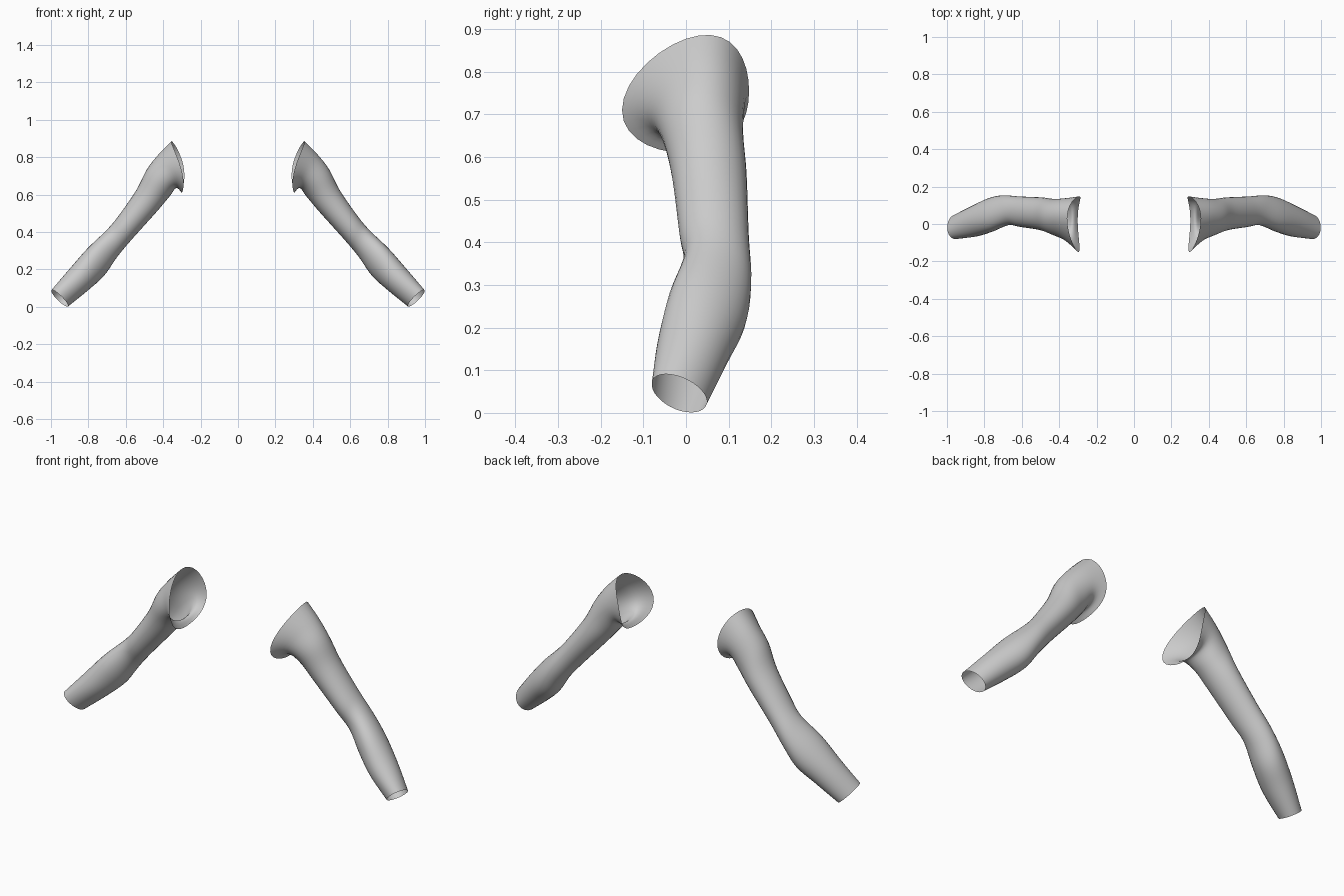
import bpy, bmesh, math
from mathutils import Vector

if "Cube" in bpy.data.objects:
    bpy.data.objects.remove(bpy.data.objects["Cube"])

SIDES, STEPS = 32, 5

# Sleeve sections from cuff to armhole: top, front, bottom, back points
SECTIONS = [
    [(.997, -.035, .090), (.943, -.078, .055), (.909, .000, .002), (.965, .047, .037)],
    [(.905, .005, .198), (.840, -.066, .155), (.800, .030, .090), (.865, .097, .135)],
    [(.805, .035, .312), (.755, -.040, .255), (.715, .060, .168), (.775, .139, .225)],
    [(.705, .065, .408), (.670, -.006, .350), (.645, .075, .268), (.700, .153, .310)],
    [(.640, .062, .485), (.605, -.016, .425), (.570, .065, .358), (.608, .147, .420)],
    [(.545, .050, .622), (.492, -.034, .562), (.438, .052, .505), (.492, .142, .562)],
    [(.487, .040, .735), (.428, -.058, .655), (.368, .045, .588), (.428, .134, .657)],
    [(.425, .035, .815), (.360, -.090, .702), (.330, .035, .636), (.365, .138, .725)],
    [(.357, .030, .885), (.297, -.150, .710), (.301, .030, .612), (.292, .148, .755)],
]


def ring_point(section, a):
    """Smooth closed curve through the four points of a section."""
    t, f, b, k = (Vector(p) for p in section)
    return ((t + f + b + k) / 4 + (t - b) / 2 * math.cos(a)
            + (f - k) / 2 * math.sin(a) + (t + b - f - k) / 4 * math.cos(2 * a))


def spline(p0, p1, p2, p3, t):
    """Catmull-Rom blend between p1 and p2."""
    return 0.5 * (2 * p1 + (p2 - p0) * t + (2 * p0 - 5 * p1 + 4 * p2 - p3) * t * t
                  + (3 * p1 - p0 - 3 * p2 + p3) * t ** 3)


# Loft an open tube through the sections
rings = [[ring_point(s, 2 * math.pi * i / SIDES) for i in range(SIDES)] for s in SECTIONS]
last = len(rings) - 1
bm = bmesh.new()
loops = []
for j in range(last * STEPS + 1):
    n = min(j // STEPS, last - 1)
    t = j / STEPS - n
    near = [rings[max(0, min(last, n + d))] for d in (-1, 0, 1, 2)]
    loops.append([bm.verts.new(spline(*(r[i] for r in near), t)) for i in range(SIDES)])
for a, b in zip(loops, loops[1:]):
    for i in range(SIDES):
        k = (i + 1) % SIDES
        bm.faces.new((a[i], a[k], b[k], b[i])).smooth = True
bmesh.ops.recalc_face_normals(bm, faces=bm.faces)

# Make sure the cloth faces outward
bm.faces.ensure_lookup_table()
face = bm.faces[0]
middle = sum((v.co for v in loops[0]), Vector()) / SIDES
if face.normal.dot(face.calc_center_median() - middle) < 0:
    bmesh.ops.reverse_faces(bm, faces=bm.faces)

mesh = bpy.data.meshes.new("sleeves")
bm.to_mesh(mesh)
bm.free()
sleeves = bpy.data.objects.new("sleeves", mesh)
bpy.context.collection.objects.link(sleeves)

# Second sleeve by mirroring across x
sleeves.modifiers.new("mirror", 'MIRROR').use_mirror_merge = False

cloth = bpy.data.materials.new("grey cloth")
cloth.diffuse_color = (0.6, 0.6, 0.6, 1)
cloth.use_nodes = True
cloth.node_tree.nodes["Principled BSDF"].inputs["Base Color"].default_value = cloth.diffuse_color
mesh.materials.append(cloth)
